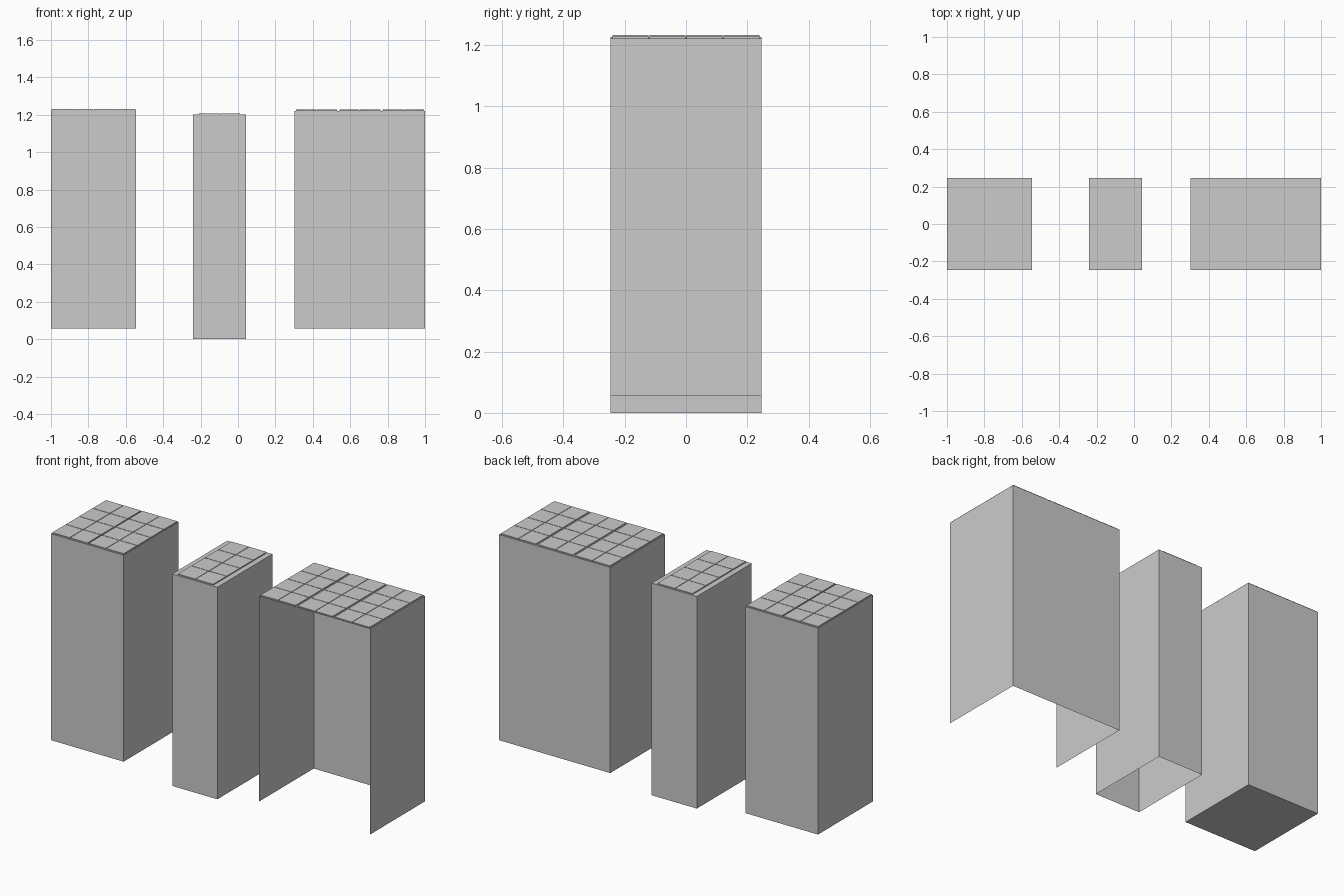
import bpy, bmesh
from mathutils import Vector

if "Cube" in bpy.data.objects:
    bpy.data.objects.remove(bpy.data.objects["Cube"])

HALF_Y = 0.246      # half depth of every cabinet
TILE_T = 0.006      # tile thickness
GAP = 0.003         # joint between tiles


def add_box(bm, lo, hi, skip=()):
    """Box between two corners; faces whose normal is listed in skip are left out."""
    lo, hi = Vector(lo), Vector(hi)
    size, mid = hi - lo, (lo + hi) / 2
    verts = bmesh.ops.create_cube(bm, size=1)["verts"]
    faces = {f for v in verts for f in v.link_faces}
    for v in verts:
        v.co = Vector(a * b for a, b in zip(v.co, size)) + mid
    bm.normal_update()
    drop = [f for f in faces if any(f.normal.dot(Vector(n)) > 0.9 for n in skip)]
    if drop:
        bmesh.ops.delete(bm, geom=drop, context="FACES_ONLY")


def make_object(name, bm):
    mesh = bpy.data.meshes.new(name)
    bm.to_mesh(mesh)
    bm.free()
    obj = bpy.data.objects.new(name, mesh)
    bpy.context.collection.objects.link(obj)


def cabinet(name, x0, x1, z0, z1, panels, skip=()):
    # body shell
    bm = bmesh.new()
    add_box(bm, (x0, -HALF_Y, z0), (x1, HALF_Y, z1), skip)
    make_object(name + "_body", bm)

    # tiled top: panels of two by four tiles, evenly spread over the width
    bm = bmesh.new()
    pitch = (x1 - x0) / panels
    tw, td = 0.22 / 2, 0.48 / 4
    for p in range(panels):
        left = x0 + pitch * (p + 0.5) - tw
        for i in range(2):
            for j in range(4):
                x, y = left + i * tw, -0.24 + j * td
                # joints only between neighbours, outer edges stay flush
                xa, xb = x + (GAP / 2 if i else 0), x + tw - (0 if i else GAP / 2)
                ya = y + (GAP / 2 if j > 0 else 0)
                yb = y + td - (GAP / 2 if j < 3 else 0)
                add_box(bm, (xa, ya, z1), (xb, yb, z1 + TILE_T), [(0, 0, -1)])
    make_object(name + "_top_tiles", bm)


FRONT, BOTTOM = (0, -1, 0), (0, 0, -1)

# closed cabinet, narrow one open below, wide one open at front and below
cabinet("left_cabinet", -1.0, -0.545, 0.056, 1.226, 2)
cabinet("middle_cabinet", -0.24, 0.043, 0.0, 1.202, 1, [BOTTOM])
cabinet("right_cabinet", 0.303, 1.0, 0.056, 1.221, 3, [FRONT, BOTTOM])
